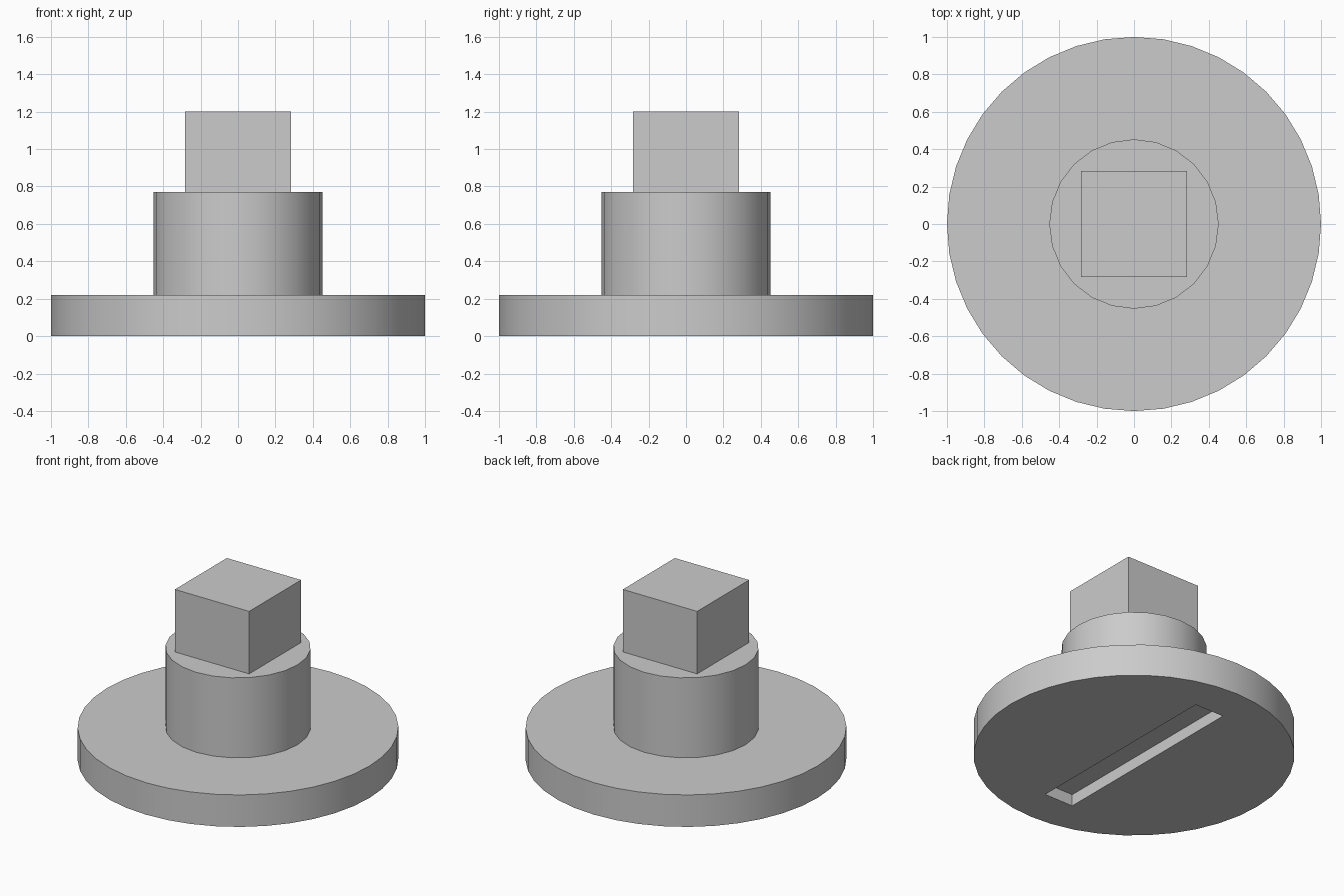
import bpy
import math

if "Cube" in bpy.data.objects:
    bpy.data.objects.remove(bpy.data.objects["Cube"], do_unlink=True)

GREY = (0.6, 0.6, 0.6, 1.0)
grey = bpy.data.materials.new("plain grey")
grey.use_nodes = True
grey.diffuse_color = GREY
grey.node_tree.nodes["Principled BSDF"].inputs["Base Color"].default_value = GREY


def finish(name):
    part = bpy.context.object
    part.name = name
    part.data.materials.append(grey)
    return part


def cylinder(name, radius, bottom, top, sides):
    bpy.ops.mesh.primitive_cylinder_add(
        vertices=sides, radius=radius, depth=top - bottom,
        location=(0, 0, (bottom + top) / 2))
    return finish(name)


def block(name, width, length, bottom, top):
    bpy.ops.mesh.primitive_cube_add(size=1, location=(0, 0, (bottom + top) / 2))
    part = finish(name)
    part.scale = (width, length, top - bottom)
    bpy.ops.object.transform_apply(location=False, rotation=False, scale=True)
    return part


def combine(body, tool, operation):
    # Merge or cut, then discard the tool so no inner faces remain
    mod = body.modifiers.new(operation.lower(), "BOOLEAN")
    mod.object = tool
    mod.operation = operation
    mod.solver = "EXACT"
    bpy.ops.object.select_all(action="DESELECT")
    body.select_set(True)
    bpy.context.view_layer.objects.active = body
    bpy.ops.object.modifier_apply(modifier=mod.name)
    bpy.data.objects.remove(tool, do_unlink=True)


# Round flange, collar and square drive fused into one solid
body = cylinder("flanged_plug", 1.0, 0.0, 0.22, 40)
combine(body, cylinder("collar", 0.453, 0.15, 0.77, 24), "UNION")
combine(body, block("square_drive", 0.565, 0.565, 0.6, 1.2), "UNION")

# Shallow slot across the underside
combine(body, block("slot_cutter", 0.22, 1.46, -0.1, 0.08), "DIFFERENCE")

bpy.ops.object.shade_smooth_by_angle(angle=math.radians(30))
